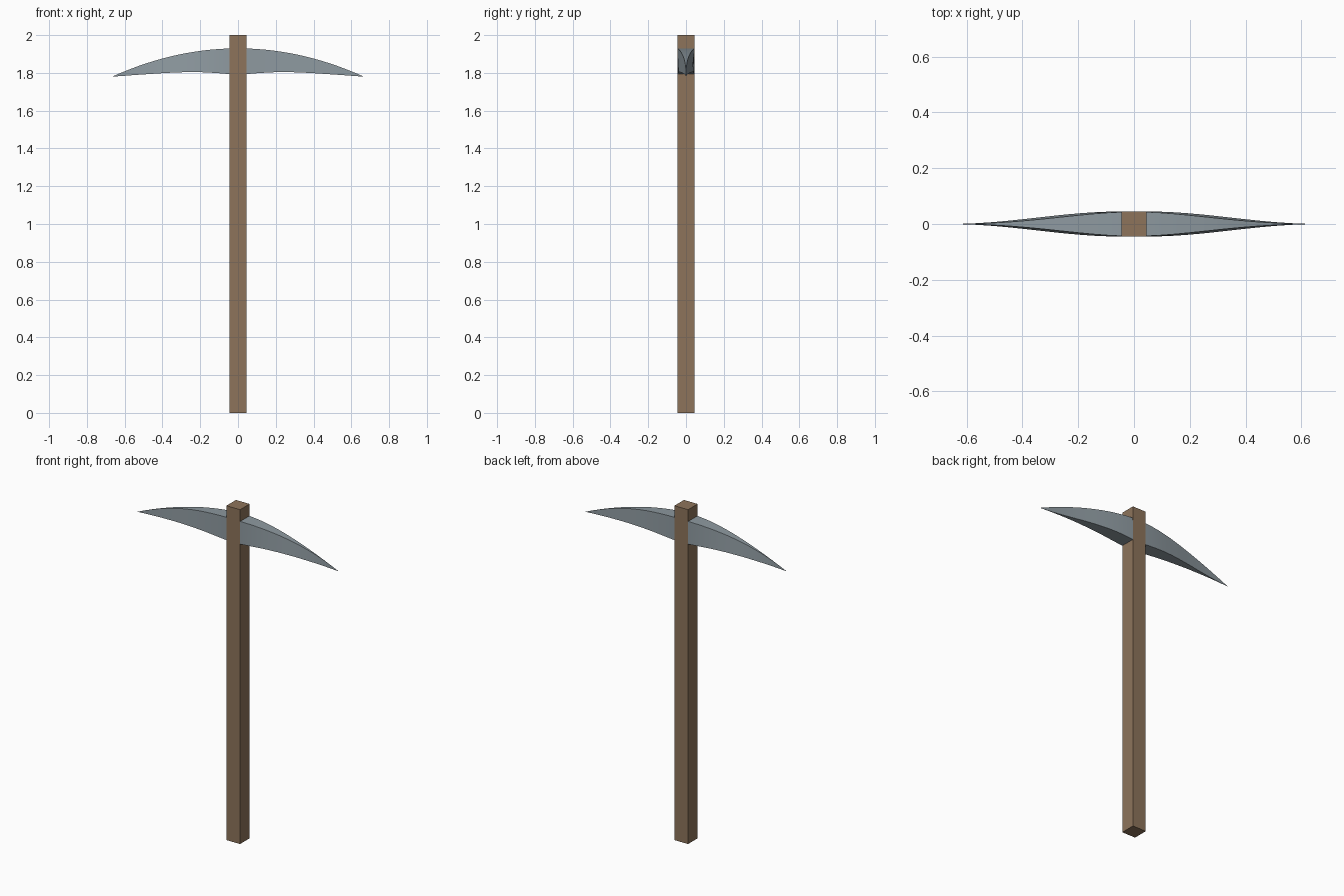
import bpy, bmesh, math

if "Cube" in bpy.data.objects:
    bpy.data.objects.remove(bpy.data.objects["Cube"])


def material(name, color):
    m = bpy.data.materials.new(name)
    m.diffuse_color = (*color, 1)
    m.use_nodes = True
    m.node_tree.nodes["Principled BSDF"].inputs["Base Color"].default_value = m.diffuse_color
    return m


wood = material("brown wood", (0.27, 0.175, 0.105))
steel = material("grey steel", (0.27, 0.32, 0.35))

# Square wooden handle
bpy.ops.mesh.primitive_cube_add(size=1, location=(0, 0, 1))
handle = bpy.context.object
handle.name = "handle"
handle.scale = (0.09, 0.09, 2)
bpy.ops.object.transform_apply(location=False, rotation=False, scale=True)
handle.data.materials.append(wood)

# Curved head: tapered four-sided sections swept from tip to tip
TIP, STEPS = 0.667, 14


def lerp_table(table, x):
    for (x0, v0), (x1, v1) in zip(table, table[1:]):
        if x <= x1:
            return v0 + (v1 - v0) * (x - x0) / (x1 - x0)
    return table[-1][1]


underside = [(0, 1.792), (0.05, 1.794), (0.12, 1.80), (0.2, 1.804), (0.28, 1.804),
             (0.38, 1.80), (0.5, 1.792), (TIP, 1.78)]


def section(x):
    a = abs(x)
    t = a / TIP
    top = 1.93 - 0.15 * t * t
    bottom = min(lerp_table(underside, a), top)
    low = 0.0448 * (0.5 + 0.5 * math.cos(math.pi * max(0, (a - 0.05) / (TIP - 0.05)) ** 0.97))
    high = low * (1 - 0.6 * t)
    return [(x, -low, bottom), (x, low, bottom), (x, high, top), (x, -high, top)]


bm = bmesh.new()
rings = [[bm.verts.new(p) for p in section(TIP * i / STEPS)]
         for i in range(-STEPS, STEPS + 1)]
for a, b in zip(rings, rings[1:]):
    for k in range(4):
        n = (k + 1) % 4
        bm.faces.new((a[k], a[n], b[n], b[k]))
# Close the points
bmesh.ops.remove_doubles(bm, verts=bm.verts, dist=0.0003)
bmesh.ops.recalc_face_normals(bm, faces=bm.faces)
mesh = bpy.data.meshes.new("pick_head")
bm.to_mesh(mesh)
bm.free()
mesh.materials.append(steel)
head = bpy.data.objects.new("pick_head", mesh)
bpy.context.collection.objects.link(head)
bpy.ops.object.select_all(action='DESELECT')
head.select_set(True)
bpy.context.view_layer.objects.active = head
bpy.ops.object.shade_smooth_by_angle(angle=math.radians(30))
